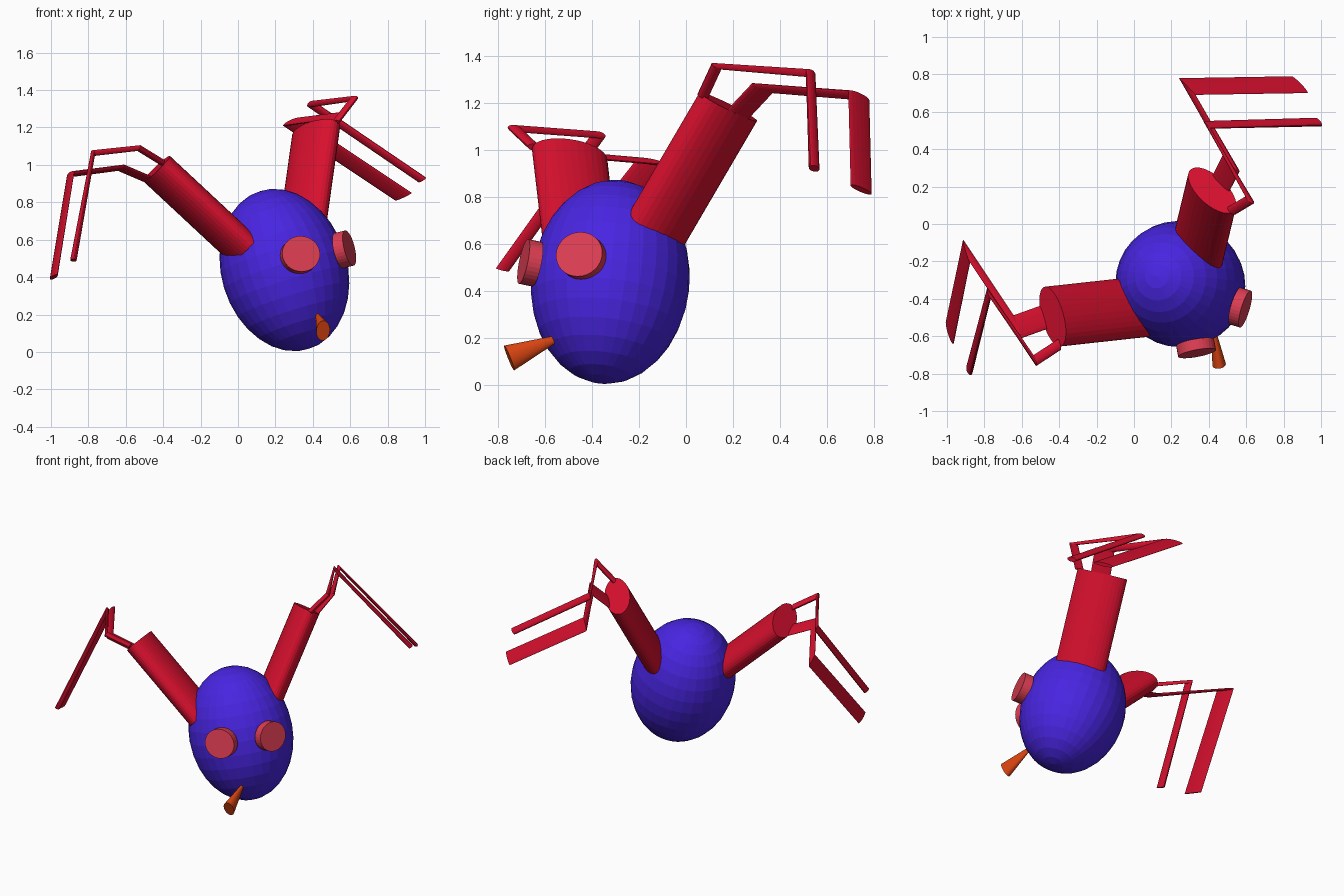
import bpy, bmesh, math
from mathutils import Vector, Matrix

if "Cube" in bpy.data.objects:
    bpy.data.objects.remove(bpy.data.objects["Cube"])


def material(name, rgb):
    m = bpy.data.materials.new(name)
    m.diffuse_color = (*rgb, 1)
    m.use_nodes = True
    m.node_tree.nodes["Principled BSDF"].inputs["Base Color"].default_value = m.diffuse_color
    return m


BLUE = material("body blue", (0.065, 0.018, 0.75))
RED = material("limb red", (0.68, 0.005, 0.027))
PINK = material("eye pink red", (0.72, 0.047, 0.085))
ORANGE = material("nose orange", (0.71, 0.06, 0.006))


def finish(bm, name, mat):
    bmesh.ops.recalc_face_normals(bm, faces=bm.faces)
    me = bpy.data.meshes.new(name)
    bm.to_mesh(me)
    bm.free()
    me.materials.append(mat)
    ob = bpy.data.objects.new(name, me)
    bpy.context.collection.objects.link(ob)
    return ob


def loft(name, sections, mat, n=32):
    """Skin elliptical rings given as (centre, half axis a, half axis b)."""
    bm = bmesh.new()
    rings = []
    for c, a, b in sections:
        rings.append([bm.verts.new(c + a * math.cos(2 * math.pi * i / n) + b * math.sin(2 * math.pi * i / n))
                      for i in range(n)])
    for r, s in zip(rings, rings[1:]):
        for i in range(n):
            j = (i + 1) % n
            bm.faces.new((r[i], r[j], s[j], s[i]))
    bm.faces.new(rings[0][::-1])
    bm.faces.new(rings[-1])
    return finish(bm, name, mat)


def finger(name, points, width_dir, half_w, half_t):
    """Flat bent finger whose width always runs along width_dir."""
    p = [Vector(q) for q in points]
    normals = [(b - a).cross(width_dir).normalized() for a, b in zip(p, p[1:])]
    sections = []
    for i, c in enumerate(p):
        n = (normals[max(i - 1, 0)] + normals[min(i, len(normals) - 1)]).normalized()
        sections.append((c, width_dir * half_w, n * half_t))
    loft(name, sections, RED, 16)


# Leaning egg-shaped body
up = Vector((-0.29, 0.10, 0.95)).normalized()
side = Vector((0.80, 0.57, 0.183))
side = (side - up * side.dot(up)).normalized()
back = up.cross(side)
rot = Matrix((side, back, up)).transposed().to_4x4()
bm = bmesh.new()
bmesh.ops.create_uvsphere(bm, u_segments=32, v_segments=16, radius=1,
                          matrix=Matrix.Translation((0.248, -0.322, 0.438)) @ rot
                          @ Matrix.Diagonal((0.337, 0.337, 0.443, 1)))
finish(bm, "body", BLUE)

# Arms: end-cap centre, direction, width direction, and two bent fingers each
ARMS = {
    "left": ((-0.435, -0.495, 0.98), (-0.73, -0.08, 0.68), (0.28, -0.94, 0.20),
             [(-0.40, -0.645, 1.01), (-0.53, -0.73, 1.09), (-0.775, -0.37, 1.063), (-0.88, -0.78, 0.49)],
             [(-0.485, -0.50, 0.925), (-0.625, -0.55, 0.985), (-0.895, -0.145, 0.95), (-0.985, -0.58, 0.40)]),
    "right": ((0.418, 0.18, 1.183), (0.12, 0.50, 0.855), (0.67, -0.69, 0.28),
              [(0.52, 0.07, 1.225), (0.62, 0.13, 1.355), (0.39, 0.53, 1.325), (0.985, 0.545, 0.92)],
              [(0.466, 0.22, 1.15), (0.52, 0.325, 1.262), (0.285, 0.735, 1.23), (0.885, 0.745, 0.83)]),
}
for label, (cap, d, w, long_path, wide_path) in ARMS.items():
    cap, d, w = Vector(cap), Vector(d).normalized(), Vector(w)
    w = (w - d * w.dot(d)).normalized()
    t = d.cross(w)
    loft(label + "_arm", [(cap - d * 0.64, w * 0.168, t * 0.085), (cap, w * 0.168, t * 0.085)], RED)
    finger(label + "_narrow_finger", long_path, w, 0.03, 0.016)
    finger(label + "_wide_finger", wide_path, w, 0.066, 0.012)


def stub(name, start, end, r0, r1, squash, mat):
    """Tapered round piece between two points, squashed sideways."""
    a, b = Vector(start), Vector(end)
    d = (b - a).normalized()
    h = d.cross(Vector((0, 0, 1))).normalized()
    v = h.cross(d)
    loft(name, [(a, h * r0 * squash, v * r0), (b, h * r1 * squash, v * r1)], mat)


# Disc eyes
for name, centre, normal in (("left_eye", (0.333, -0.668, 0.52), (0.18, -0.96, 0.20)),
                             ("right_eye", (0.573, -0.448, 0.55), (0.93, -0.28, 0.23))):
    c, n = Vector(centre), Vector(normal).normalized()
    stub(name, c - n * 0.035, c + n * 0.024, 0.097, 0.097, 1.06, PINK)

# Nose cone: point inside the body, flat end outward
stub("nose", (0.415, -0.50, 0.217), (0.455, -0.752, 0.114), 0.003, 0.057, 0.64, ORANGE)
